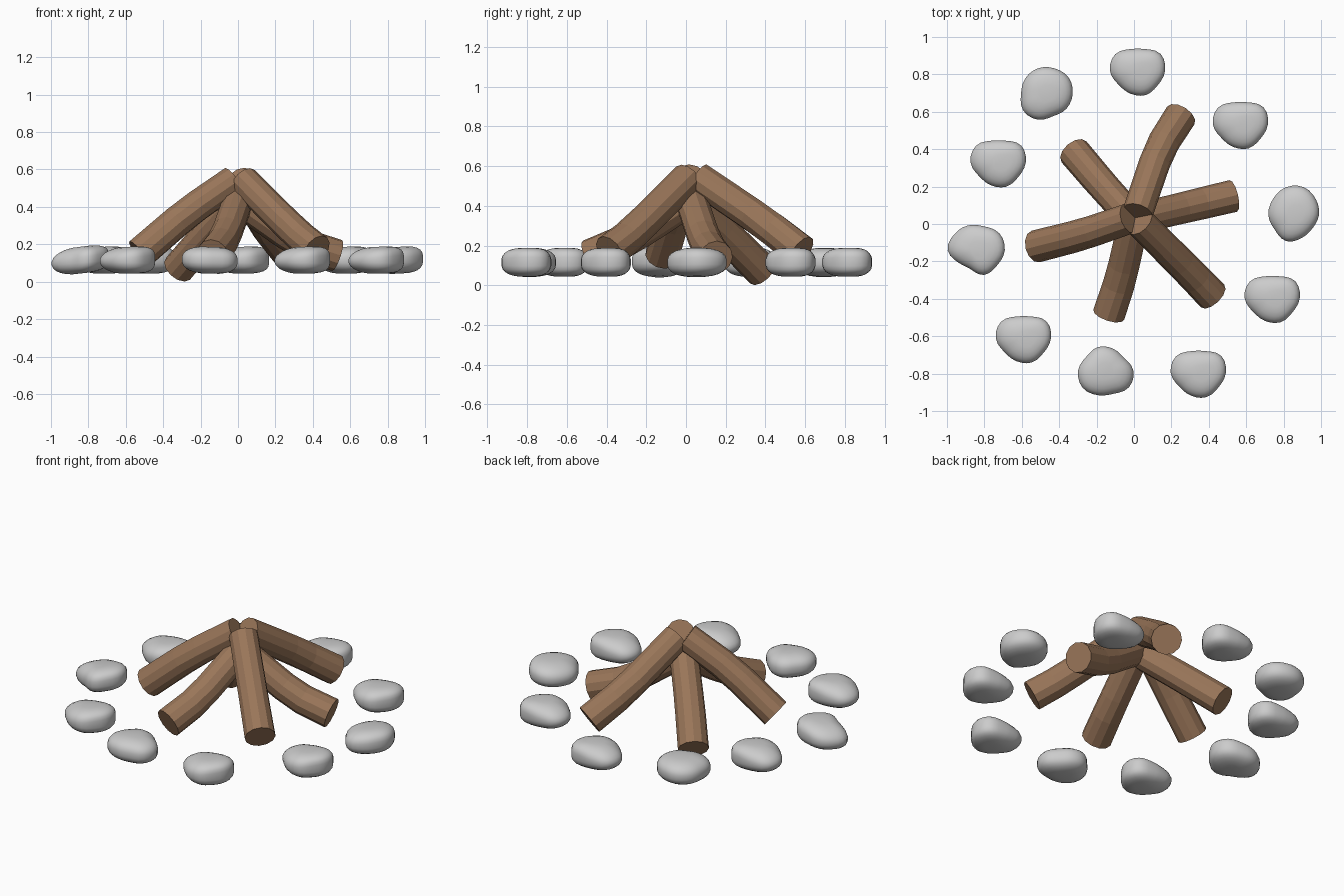
import bpy, math
from mathutils import Vector

if "Cube" in bpy.data.objects:
    bpy.data.objects.remove(bpy.data.objects["Cube"])

wood = bpy.data.materials.new("wood")
wood.diffuse_color = (0.32, 0.18, 0.10, 1)
wood.use_nodes = True
wood.node_tree.nodes["Principled BSDF"].inputs["Base Color"].default_value = wood.diffuse_color


def make_object(name, verts, faces, mat=None):
    me = bpy.data.meshes.new(name)
    me.from_pydata(verts, [], faces)
    ob = bpy.data.objects.new(name, me)
    bpy.context.collection.objects.link(ob)
    if mat:
        me.materials.append(mat)
    return ob


def loft(rings, n):
    # quads between consecutive rings of n vertices
    return [(i * n + j, i * n + (j + 1) % n, (i + 1) * n + (j + 1) % n, (i + 1) * n + j)
            for i in range(rings - 1) for j in range(n)]


def log(name, top, mid, foot, r0=0.082, r1=0.087, n=12):
    a, m, b = Vector(top), Vector(mid), Vector(foot)
    pts = [a, a.lerp(m, 0.78), m.lerp(b, 0.22), b]
    verts = []
    for i, p in enumerate(pts):
        t = (pts[min(i + 1, 3)] - pts[max(i - 1, 0)]).normalized()
        side = t.cross(Vector((0, 0, 1))).normalized()
        up = side.cross(t)
        r = r0 + (r1 - r0) * i / 3
        for j in range(n):
            w = 2 * math.pi * j / n
            verts.append(p + r * (side * math.cos(w) + up * math.sin(w)))
    faces = [f[::-1] for f in loft(4, n)]
    faces += [tuple(range(n)), tuple(reversed(range(3 * n, 4 * n)))]
    # orient the shell outwards
    ob = make_object(name, verts, faces, wood)
    import bmesh
    bm = bmesh.new()
    bm.from_mesh(ob.data)
    bmesh.ops.recalc_face_normals(bm, faces=bm.faces)
    bm.to_mesh(ob.data)
    bm.free()


def smooth_radius(rad, w):
    # periodic Catmull-Rom through the outline radii
    k = len(rad)
    x = w / (2 * math.pi) * k
    i = int(x)
    t = x - i
    p = [rad[(i + d) % k] for d in (-1, 0, 1, 2)]
    return p[1] + 0.5 * t * (p[2] - p[0] + t * (2 * p[0] - 5 * p[1] + 4 * p[2] - p[3]
                             + t * (3 * (p[1] - p[2]) + p[3] - p[0])))


def stone(name, x, y, kind, n=30, rings=13):
    rad, tilt, box = kind
    verts = []
    for i in range(1, rings):
        phi = -math.pi / 2 + math.pi * i / rings
        c, s = math.cos(phi), math.sin(phi)
        for j in range(n):
            w = 2 * math.pi * j / n
            e = 0.78 - box * math.cos(w)          # boxier on the right side
            r = smooth_radius(rad, w) * c ** e
            z = 0.115 + 0.073 * math.copysign(abs(s) ** e, s)
            dx = r * math.cos(w)
            verts.append((x + dx, y + r * math.sin(w), z + tilt * dx))
    faces = loft(rings - 1, n)
    last = (rings - 2) * n
    faces += [tuple(reversed(range(n))), tuple(range(last, last + n))]
    ob = make_object(name, verts, faces)
    for p in ob.data.polygons:
        p.use_smooth = True


# Logs leaning together: top, bend and foot points
log("log_back", (.02, .06, .54), (.135, .40, .31), (.25, .58, .17))
log("log_right", (.02, .03, .42), (.32, .10, .21), (.53, .15, .14))
log("log_front_right", (.03, .01, .54), (.31, -.27, .26), (.42, -.385, .17))
log("log_front", (0, .02, .43), (-.07, -.29, .23), (-.135, -.485, .145))
log("log_left", (-.025, .03, .54), (-.27, -.055, .37), (-.525, -.12, .15))
log("log_back_left", (0, .02, .43), (-.18, .22, .235), (-.32, .385, .07))

# Stone kinds: outline radii every 36 degrees, tilt, boxiness
A = ((.147, .152, .122, .122, .150, .150, .128, .130, .138, .133), .03, .22)
B = ((.130, .140, .155, .155, .145, .143, .135, .150, .130, .120), .06, .10)
C = ((.148, .120, .125, .135, .130, .150, .155, .138, .130, .152), -.03, 0)
D = ((.155, .155, .135, .140, .145, .152, .115, .105, .140, .140), .12, .15)
E = ((.143, .150, .145, .145, .140, .135, .152, .145, .125, .135), .03, .05)

# Ring of ten stones
ring = [(.02, .82, A), (.57, .535, A), (.86, .05, B), (.74, -.395, A), (.345, -.795, A),
        (-.15, -.785, C), (-.59, -.61, A), (-.845, -.14, D), (-.725, .33, A), (-.47, .695, E)]
for i, (x, y, kind) in enumerate(ring):
    stone(f"stone_{i + 1}", x, y, kind)
